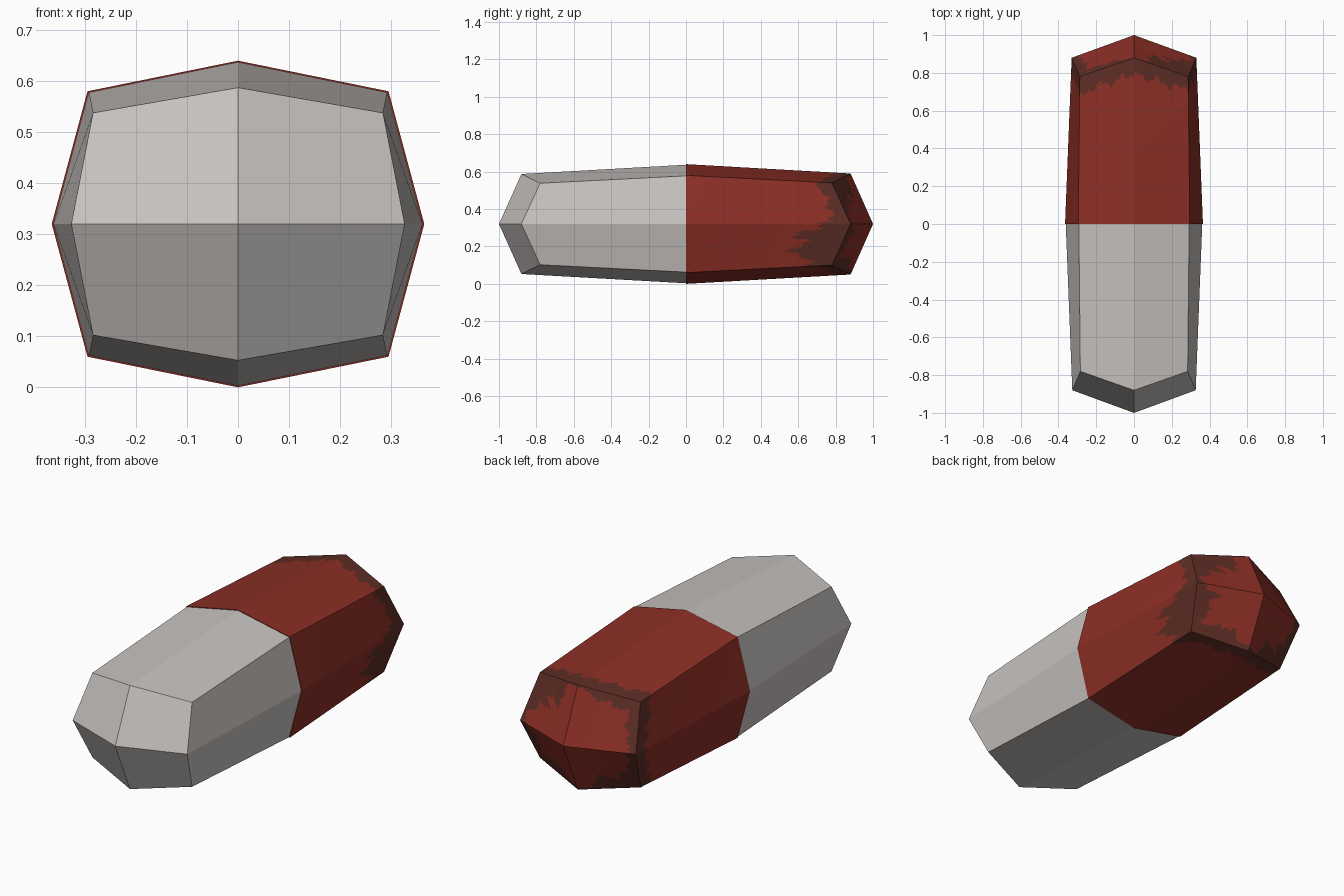
import bpy, bmesh, math
from mathutils import Vector

if "Cube" in bpy.data.objects:
    bpy.data.objects.remove(bpy.data.objects["Cube"])

MID = 0.32  # height of the capsule axis

# one octant of the faceted capsule, keyed by cube lattice position (x, y, z)
OCT = {(0, 0, 1): (0, 0, .32), (1, 0, 1): (.295, 0, .26), (1, 0, 0): (.365, 0, 0),
       (0, 1, 1): (0, .88, .27), (1, 1, 0): (.33, .88, 0), (1, 1, 1): (.287, .78, .22),
       (0, 1, 0): (0, 1, 0)}


def material(name, rgb):
    m = bpy.data.materials.new(name)
    m.diffuse_color = (*rgb, 1)
    m.use_nodes = True
    m.node_tree.nodes["Principled BSDF"].inputs["Base Color"].default_value = m.diffuse_color
    return m


grey = material("light grey", (.57, .54, .52))
red = material("dark red", (.262, .028, .019))
brown = material("worn brown", (.107, .026, .018))

# worn patch reach by angle: (degrees around axis, width) on the sides and on the end
SIDE_WEAR = [(0, .15), (4, .09), (20, .07), (45, .08), (90, .08), (135, .09), (180, .07),
             (225, .08), (270, .06), (310, .07), (316, .16), (332, .24), (350, .22), (360, .15)]
END_WEAR = [(0, .1), (12, .05), (30, .3), (45, .42), (68, .38), (75, .02), (95, .02), (108, .14),
            (135, .2), (170, .12), (200, .12), (225, .3), (245, .3), (256, .03), (280, .1),
            (300, .32), (315, .2), (330, .22), (345, .32), (360, .1)]


def lookup(table, a):
    for (a0, w0), (a1, w1) in zip(table, table[1:]):
        if a <= a1:
            return w0 + (w1 - w0) * (a - a0) / (a1 - a0)


def is_worn(c):
    """c is a point on the unit cube lattice, the back end being y = 1."""
    a = math.degrees(math.atan2(c.z, c.x)) % 360
    wobble = 1 + .2 * math.sin(a * .35) + .12 * math.sin(a * .9 + 1)
    if c.y > .9999:
        return 1 - max(abs(c.x), abs(c.z)) < lookup(END_WEAR, a) * wobble
    return (1 - c.y) * .83 < lookup(SIDE_WEAR, a) * wobble


def half_capsule(name, front, scale, nu, nv, mats, rule=None, rim=None):
    bm = bmesh.new()
    flip = -1 if front else 1
    for sx in (1, -1):
        for sz in (1, -1):
            # side, top and end quads of this quarter
            for keys, n, m in (([(1, 0, 0), (1, 0, 1), (1, 1, 1), (1, 1, 0)], nu, nv),
                               ([(0, 0, 1), (1, 0, 1), (1, 1, 1), (0, 1, 1)], nu, nv),
                               ([(0, 1, 0), (1, 1, 0), (1, 1, 1), (0, 1, 1)], nu, nu)):
                lat = [Vector((k[0] * sx, k[1], k[2] * sz)) for k in keys]
                pos = [Vector((OCT[k][0] * sx * scale, OCT[k][1] * flip,
                               OCT[k][2] * sz * scale + MID)) for k in keys]

                def blend(q, u, v):
                    return q[0].lerp(q[1], u).lerp(q[3].lerp(q[2], u), v)

                grid = [[bm.verts.new(blend(pos, i / n, j / m)) for j in range(m + 1)]
                        for i in range(n + 1)]
                for i in range(n):
                    for j in range(m):
                        f = bm.faces.new((grid[i][j], grid[i + 1][j],
                                          grid[i + 1][j + 1], grid[i][j + 1]))
                        f.normal_update()
                        if f.normal.dot(f.calc_center_median() - Vector((0, 0, MID))) < 0:
                            f.normal_flip()
                        if rule and rule(blend(lat, (i + .5) / n, (j + .5) / m)):
                            f.material_index = 1
                # thin step between the two halves
                if rim and keys[0][1] == 0:
                    p, q = pos[0], pos[1]
                    c = Vector((0, 0, MID))
                    f = bm.faces.new([bm.verts.new(v) for v in
                                      (p, q, c.lerp(q, rim), c.lerp(p, rim))])
                    f.normal_update()
                    if f.normal.y > 0:
                        f.normal_flip()
    bmesh.ops.remove_doubles(bm, verts=bm.verts, dist=1e-5)
    me = bpy.data.meshes.new(name)
    bm.to_mesh(me)
    bm.free()
    for mt in mats:
        me.materials.append(mt)
    ob = bpy.data.objects.new(name, me)
    bpy.context.collection.objects.link(ob)
    return ob


# plain front half, and the slightly larger red back half with worn edges
half_capsule("front_half", True, .99, 1, 1, [grey])
half_capsule("back_half", False, 1.0, 32, 80, [red, brown], is_worn, .985)
